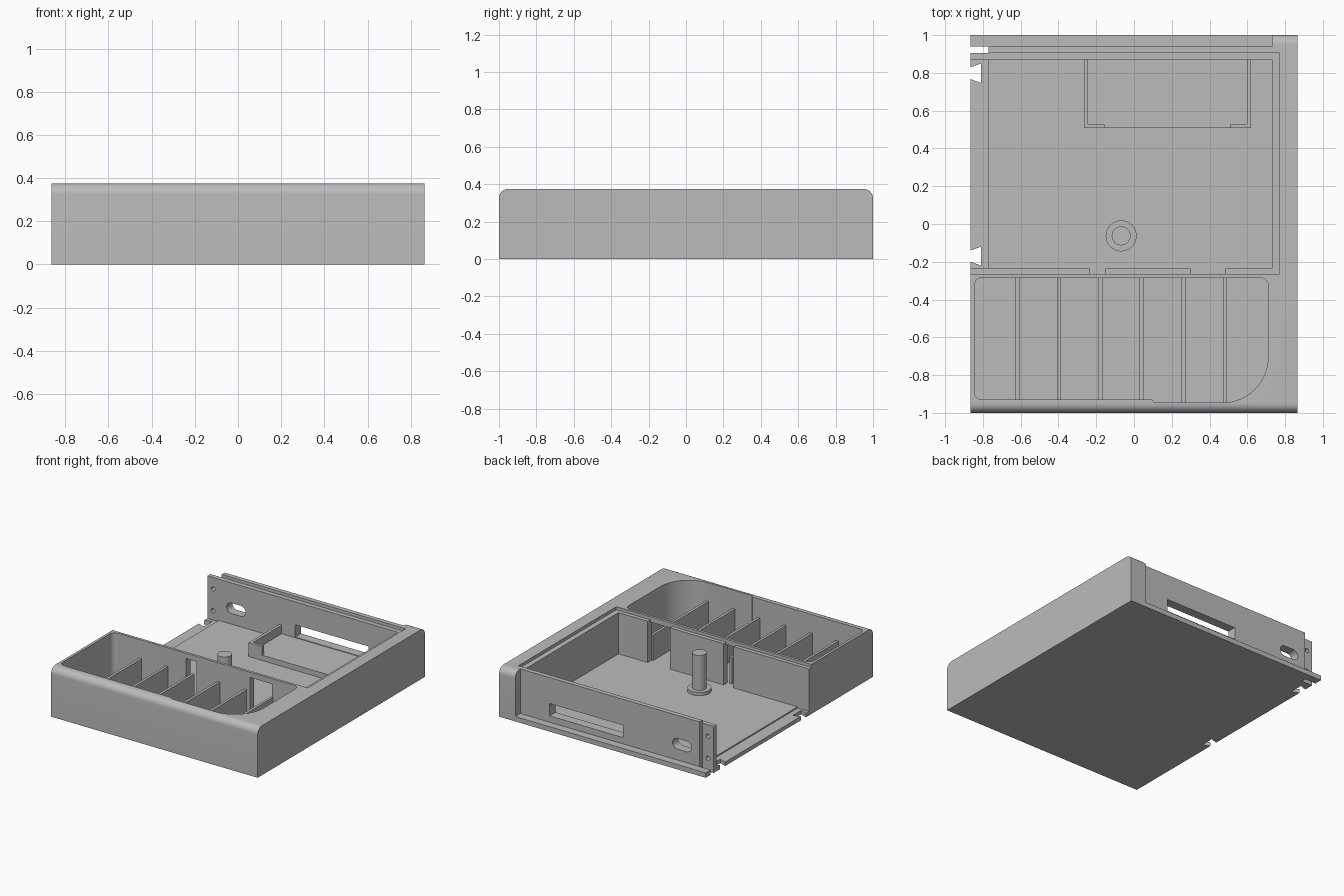
import bpy, bmesh, math

if "Cube" in bpy.data.objects:
    bpy.data.objects.remove(bpy.data.objects["Cube"])

grey = bpy.data.materials.new("plain grey")
grey.diffuse_color = (0.5, 0.5, 0.5, 1)
grey.use_nodes = True
grey.node_tree.nodes["Principled BSDF"].inputs["Base Color"].default_value = grey.diffuse_color


def prism(name, pts, lo, hi, axis="z"):
    """Extrude a 2D outline along an axis: z uses (x, y), x uses (y, z), y uses (x, z)."""
    place = {"z": lambda a, b, t: (a, b, t),
             "x": lambda a, b, t: (t, a, b),
             "y": lambda a, b, t: (a, t, b)}[axis]
    bm = bmesh.new()
    low = [bm.verts.new(place(a, b, lo)) for a, b in pts]
    high = [bm.verts.new(place(a, b, hi)) for a, b in pts]
    bm.faces.new(low)
    bm.faces.new(high)
    for i in range(len(pts)):
        j = (i + 1) % len(pts)
        bm.faces.new((low[i], low[j], high[j], high[i]))
    bmesh.ops.recalc_face_normals(bm, faces=bm.faces)
    mesh = bpy.data.meshes.new(name)
    bm.to_mesh(mesh)
    bm.free()
    mesh.materials.append(grey)
    ob = bpy.data.objects.new(name, mesh)
    bpy.context.collection.objects.link(ob)
    return ob


def box(name, x0, x1, y0, y1, z0, z1):
    return prism(name, [(x0, y0), (x1, y0), (x1, y1), (x0, y1)], z0, z1)


def arc(cx, cy, r, a0, a1, n=8):
    return [(cx + r * math.cos(math.radians(a0 + (a1 - a0) * i / n)),
             cy + r * math.sin(math.radians(a0 + (a1 - a0) * i / n))) for i in range(n + 1)]


def circle(cx, cy, r, n=32):
    return arc(cx, cy, r, 0, 360, n)[:-1]


def smooth(ob):
    bpy.ops.object.select_all(action="DESELECT")
    ob.select_set(True)
    bpy.context.view_layer.objects.active = ob
    bpy.ops.object.shade_smooth_by_angle(angle=math.radians(30))


def cut(ob, cutter):
    mod = ob.modifiers.new("cut", "BOOLEAN")
    mod.operation = "DIFFERENCE"
    mod.solver = "EXACT"
    mod.object = cutter
    bpy.context.view_layer.objects.active = ob
    bpy.ops.object.modifier_apply(modifier=mod.name)
    bpy.data.objects.remove(cutter)


FLOOR, TOP, SHELF = 0.04, 0.375, 0.352

# Body: side profile with rounded front and back top edges
body = prism("tray_body", [(-1, 0), (1, 0)] + arc(0.95, TOP - 0.05, 0.05, 0, 90)
             + arc(-0.95, TOP - 0.05, 0.05, 90, 180), -0.865, 0.865, "x")

# Main well, lid recess, back ledge, left lip and the gap at the wall end
for b in [(-1, 0.73, -0.235, 0.87, FLOOR, 1),
          (-1, 0.77, -0.265, 0.905, SHELF, 1),
          (-1, 0.73, 0.94, 1.1, 0.037, 1),
          (-1, -0.77, -0.235, 0.87, 0.03, 1),
          (-1, -0.77, 0.905, 0.94, -1, 1)]:
    cut(body, box("cutter", *b))

# Dovetail notches in the left edge
for y0, y1, s0, s1 in [(0.757, 0.84, -0.015, -0.012), (-0.21, -0.13, -0.015, -0.012)]:
    cut(body, prism("cutter", [(-0.9, y0 + 0.02), (-0.865, y0 + 0.01), (-0.81, y0 - 0.01),
                               (-0.81, y1 + 0.01), (-0.865, y1 - 0.01), (-0.9, y1 - 0.02)], -1, 0.2))

# Front bin pocket with one large rounded corner
cut(body, prism("cutter",
                arc(-0.805, -0.325, 0.04, 180, 90) + arc(0.67, -0.325, 0.04, 90, 0)
                + arc(0.47, -0.705, 0.24, 0, -90, 16)
                + [(0.11, -0.945), (0.095, -0.93)]
                + arc(-0.805, -0.89, 0.04, 270, 180), FLOOR, 1))

# Passages in the divider wall between the bin and the well
for x0, x1 in [(-0.235, -0.15), (0.30, 0.485)]:
    cut(body, box("cutter", x0, x1, -0.265, -0.2, FLOOR, 1))
    cut(body, box("cutter", x0, x1, -0.30, -0.2, FLOOR, 0.335))

# Back wall window, oblong slot and screw holes
cut(body, box("cutter", -0.13, 0.485, 0.8, 0.97, 0.085, 0.178))
cut(body, prism("cutter", arc(-0.665, 0.16, 0.04, 90, 270) + arc(-0.585, 0.16, 0.04, -90, 90),
                0.8, 1.1, "y"))
for z in (0.1, 0.265):
    cut(body, prism("cutter", circle(-0.818, z, 0.016, 20), 0.8, 1.1, "y"))
smooth(body)

# Bin separators
for i, x in enumerate((-0.617, -0.397, -0.178, 0.04, 0.262, 0.482)):
    box("bin_separator_%d" % (i + 1), x - 0.01, x + 0.01, -0.947, -0.28, 0.03, 0.235)

# Post with base collar
smooth(prism("post_collar", circle(-0.068, -0.063, 0.082), 0.02, 0.065))
smooth(prism("post", circle(-0.068, -0.063, 0.05), 0.02, 0.33))

# Holder: raised pad with L-shaped walls at both ends
box("holder_pad", -0.265, 0.62, 0.507, 0.875, 0.02, 0.08)
for side, xo, d in (("left", -0.265, 1), ("right", 0.62, -1)):
    prism("holder_wall_" + side, [(xo, 0.507), (xo + 0.11 * d, 0.507), (xo + 0.11 * d, 0.53),
                                  (xo + 0.022 * d, 0.53), (xo + 0.022 * d, 0.875), (xo, 0.875)],
          0.02, 0.145)
